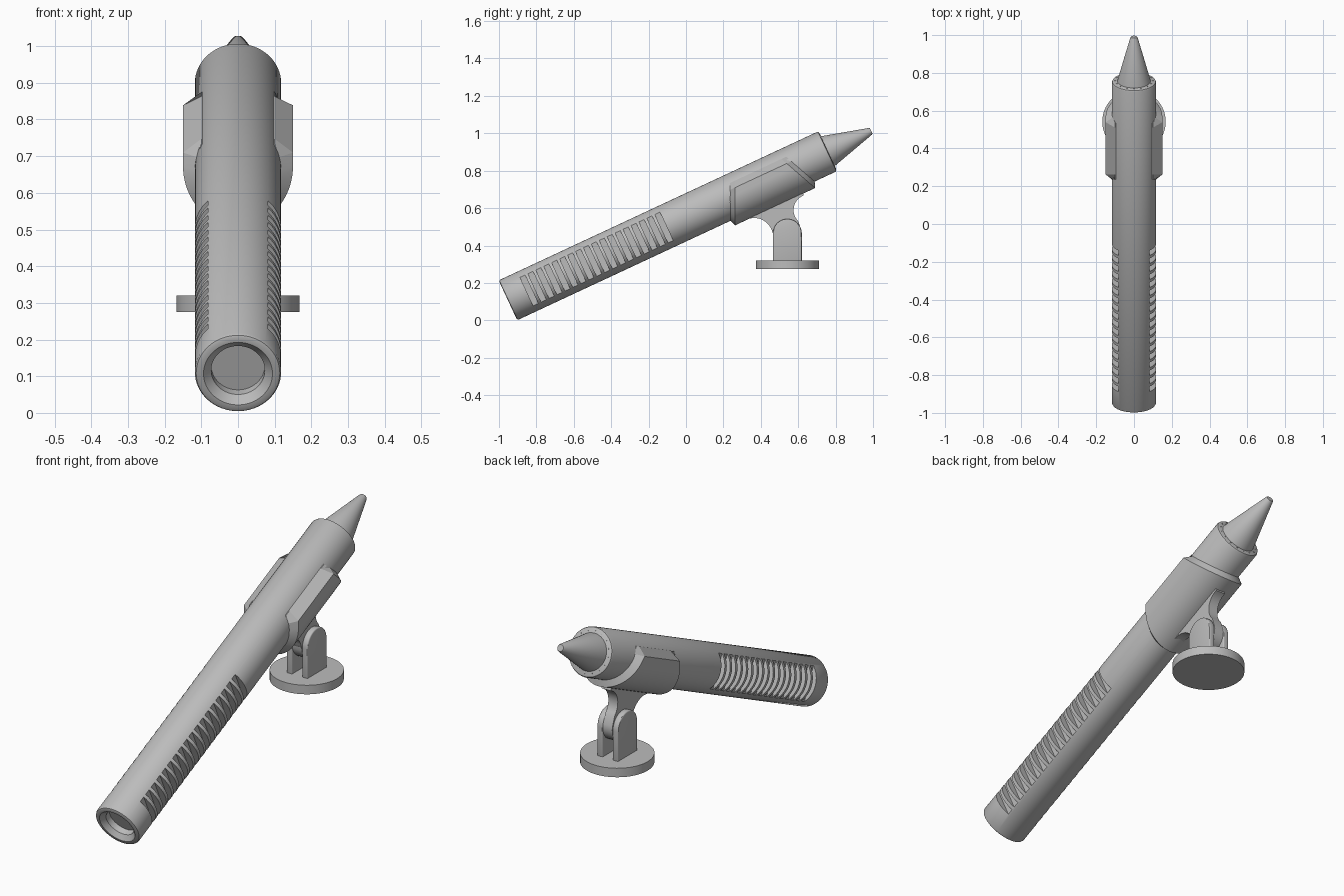
import bpy, bmesh
from math import radians, sin, cos, pi
from mathutils import Matrix, Vector

cube = bpy.data.objects.get("Cube")
if cube:
    bpy.data.objects.remove(cube, do_unlink=True)

grey = bpy.data.materials.new("plain grey")
grey.use_nodes = True
grey.diffuse_color = (0.5, 0.5, 0.5, 1)
grey.node_tree.nodes["Principled BSDF"].inputs["Base Color"].default_value = (0.5, 0.5, 0.5, 1)

# Tilted frame of the tube: local y runs along its axis
TILT = Matrix.Translation((0, -0.952, 0.107)) @ Matrix.Rotation(radians(25), 4, 'X')


def finish(name, bm, matrix=Matrix(), bevel=0):
    bmesh.ops.recalc_face_normals(bm, faces=bm.faces)
    mesh = bpy.data.meshes.new(name)
    bm.to_mesh(mesh)
    bm.free()
    mesh.materials.append(grey)
    obj = bpy.data.objects.new(name, mesh)
    bpy.context.collection.objects.link(obj)
    obj.matrix_world = matrix
    if bevel:
        mod = obj.modifiers.new("soft edges", 'BEVEL')
        mod.width, mod.segments, mod.limit_method = bevel, 3, 'ANGLE'
        apply_modifier(obj, mod)
    return obj


def activate(obj):
    bpy.ops.object.select_all(action='DESELECT')
    obj.select_set(True)
    bpy.context.view_layer.objects.active = obj


def apply_modifier(obj, mod):
    activate(obj)
    bpy.ops.object.modifier_apply(modifier=mod.name)


def smooth(obj, angle=30):
    activate(obj)
    bpy.ops.object.shade_smooth_by_angle(angle=radians(angle))


def revolve(name, profile, segments=64):
    """Spin (position, radius) pairs around the tube axis."""
    bm = bmesh.new()
    rings = []
    for u, r in profile:
        rings.append([bm.verts.new((r * cos(2 * pi * i / segments), u, r * sin(2 * pi * i / segments)))
                      for i in range(segments)])
    bridge(bm, rings)
    return finish(name, bm, TILT)


def bridge(bm, rings):
    n = len(rings[0])
    for a, b in zip(rings, rings[1:]):
        for i in range(n):
            j = (i + 1) % n
            bm.faces.new((a[i], a[j], b[j], b[i]))
    bm.faces.new(rings[0])
    bm.faces.new(rings[-1])


def plate(name, outline, x0, x1, bevel=0):
    """Extrude a side outline of (y, z) points across x."""
    bm = bmesh.new()
    bridge(bm, [[bm.verts.new((x, y, z)) for y, z in outline] for x in (x0, x1)])
    return finish(name, bm, bevel=bevel)


def arc(cy, cz, r, start, end, steps=16):
    return [(cy + r * cos(radians(start + (end - start) * i / steps)),
             cz + r * sin(radians(start + (end - start) * i / steps))) for i in range(steps + 1)]


# Tube with a chamfered bore at the front
L, R = 1.886, 0.1175
tube = revolve("tube", [(0.052, 0.073), (0.022, 0.073), (0, 0.094), (0, 0.108), (0.003, 0.114),
                        (0.01, R), (L - 0.01, R), (L - 0.003, 0.114), (L, 0.108)])

# Row of flat-bottomed grip slots down both sides
bm = bmesh.new()
for side in (-1, 1):
    for i in range(18):
        spot = Matrix.Translation((side * 0.132, 0.125 + i * 0.0468, 0))
        bmesh.ops.create_cube(bm, size=1, matrix=spot @ Matrix.Diagonal((0.1, 0.03, 0.3, 1)))
cutter = finish("slot_cutter", bm, TILT)
cutter.hide_render = True
cut = tube.modifiers.new("slots", 'BOOLEAN')
cut.operation, cut.solver, cut.object = 'DIFFERENCE', 'EXACT', cutter
apply_modifier(tube, cut)
bpy.data.objects.remove(cutter, do_unlink=True)
smooth(tube)

# Pointed nozzle
smooth(revolve("nozzle", [(L - 0.01, 0.09), (L, 0.088), (L + 0.251, 0.02), (L + 0.257, 0.016)]))

# Tiny studs around the rear rim
bm = bmesh.new()
for i in range(16):
    a = 2 * pi * i / 16
    spot = Matrix.Translation((0.099 * cos(a), L, 0.099 * sin(a))) @ Matrix.Rotation(pi / 2, 4, 'X')
    bmesh.ops.create_cone(bm, cap_ends=True, segments=8, radius1=0.003, radius2=0.003,
                          depth=0.004, matrix=spot)
finish("rim_studs", bm, TILT)

# Cradle: U-shaped sleeve under the tube, with sloping chamfered ends
def section(corner, r):
    half = [(0.1, 0.067), corner]
    return half + arc(0, 0, r, 0, -180, 40) + [(-x, z) for x, z in reversed(half)]


outer, inner = section((0.15, 0.033), 0.15), section((0.112, 0.033), 0.116)
bm = bmesh.new()
rings = []
for shape, start, slope in ((inner, 1.31, 0.46), (outer, 1.34, 0.46),
                            (outer, 1.675, -0.45), (inner, 1.703, -0.45)):
    rings.append([bm.verts.new((x, start + slope * z, z)) for x, z in shape])
bridge(bm, rings)
smooth(finish("cradle", bm, TILT), 20)

# Hinge tongue flaring up into the cradle
PY, PZ, PR = 0.542, 0.465, 0.077
tongue = arc(PY, PZ, PR, 180, 375) + arc(0.658, 0.59, 0.083, 225, 110, 12) + [(0.60, 0.76), (0.36, 0.63)] \
    + arc(0.365, 0.447, 0.1, 110, 12, 12)
smooth(plate("hinge_tongue", tongue, -0.026, 0.026))

# Pair of rounded hinge lugs
lug = [(PY - PR, 0.31), (PY + PR, 0.31)] + arc(PY, PZ, PR, 0, 180, 24)
for name, side in (("left_lug", 1), ("right_lug", -1)):
    smooth(plate(name, lug, side * 0.027, side * 0.058, bevel=0.006))

# Round base
bm = bmesh.new()
bmesh.ops.create_cone(bm, cap_ends=True, segments=64, radius1=0.168, radius2=0.168, depth=0.045,
                      matrix=Matrix.Translation((0, PY, 0.2975)))
smooth(finish("base_disc", bm))
